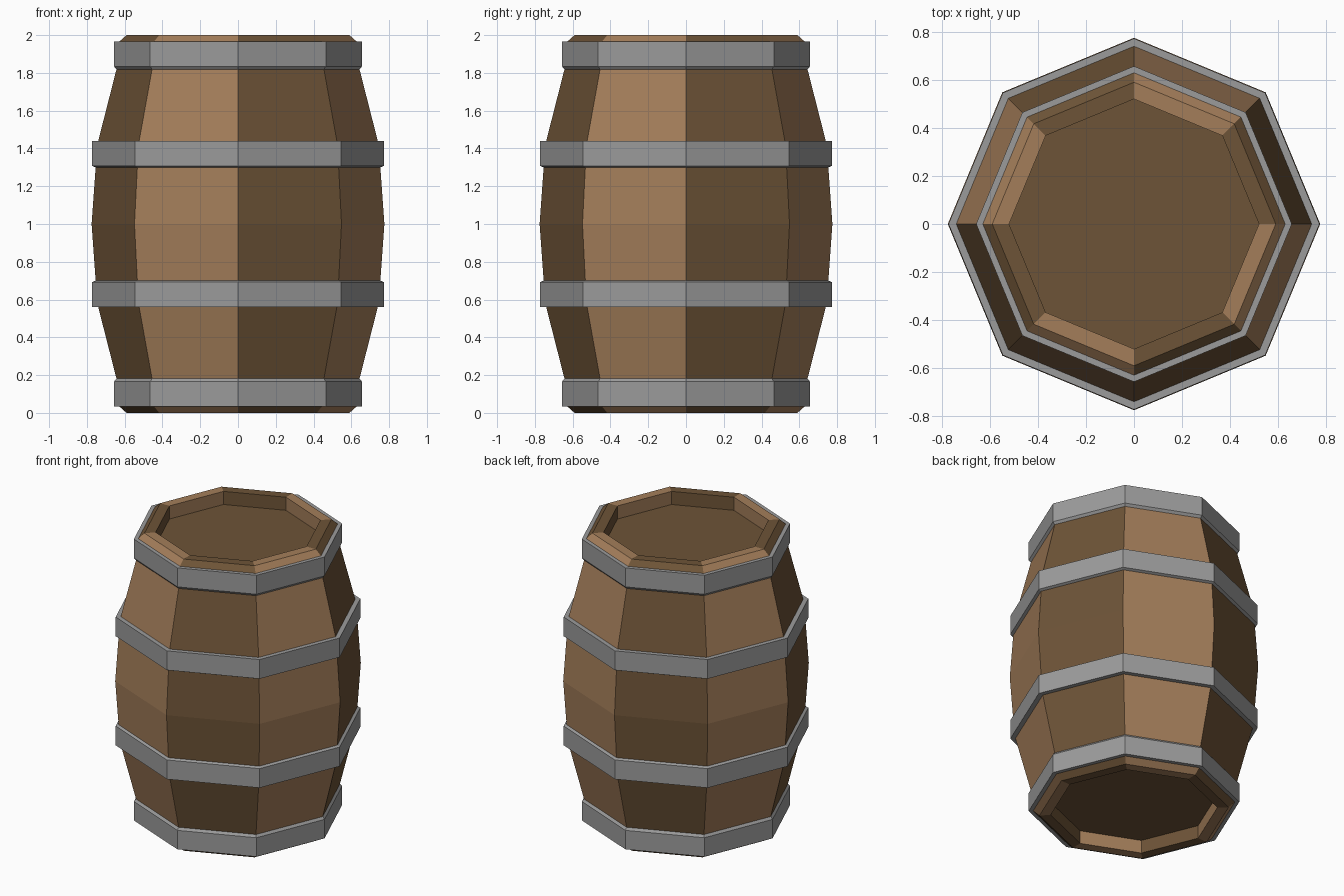
import bpy, bmesh, math

if "Cube" in bpy.data.objects:
    bpy.data.objects.remove(bpy.data.objects["Cube"])

SIDES = 8


def material(name, rgb):
    m = bpy.data.materials.new(name)
    m.diffuse_color = (*rgb, 1)
    m.use_nodes = True
    m.node_tree.nodes["Principled BSDF"].inputs["Base Color"].default_value = m.diffuse_color
    return m


light_wood = material("light_wood", (0.37, 0.208, 0.102))
dark_wood = material("dark_wood", (0.153, 0.087, 0.038))
metal = material("grey_metal", (0.33, 0.33, 0.33))


def lathe(name, profile, mats, closed=False):
    """Turn an (r, z) profile around z in flat sides; side colours cycle through mats."""
    bm = bmesh.new()
    cols = []
    for i in range(SIDES):
        a = 2 * math.pi * i / SIDES
        cols.append([bm.verts.new((r * math.cos(a), r * math.sin(a), z)) for r, z in profile])
    n = len(profile)
    for i in range(SIDES):
        a, b = cols[i], cols[(i + 1) % SIDES]
        for k in range(n if closed else n - 1):
            j = (k + 1) % n
            f = bm.faces.new((a[k], b[k], b[j], a[j]))
            f.material_index = i % len(mats)
    if not closed:  # cap the ends
        for k in (0, -1):
            bm.faces.new([c[k] for c in cols])
    bmesh.ops.recalc_face_normals(bm, faces=bm.faces)
    me = bpy.data.meshes.new(name)
    bm.to_mesh(me)
    bm.free()
    for m in mats:
        me.materials.append(m)
    ob = bpy.data.objects.new(name, me)
    bpy.context.collection.objects.link(ob)
    return ob


# Staves with rims and recessed lids: lower half mirrored about z = 1.
# Caps take slot 0 (dark wood), even sides dark, odd sides light.
half = [(0.52, 0.09), (0.52, 0), (0.59, 0), (0.635, 0.04), (0.643, 0.18), (0.745, 0.58)]
profile = half + [(0.775, 1.0)] + [(r, 2 - z) for r, z in reversed(half)]
lathe("barrel_staves", profile, [dark_wood, light_wood])

# Metal hoops, chamfered on one edge
end_hoop = [(0.61, 0.035), (0.657, 0.035), (0.657, 0.165), (0.64, 0.185), (0.61, 0.185)]
belly_hoop = [(0.70, 0.56), (0.772, 0.56), (0.772, 0.692), (0.75, 0.702), (0.70, 0.702)]
for label, ring in (("end", end_hoop), ("belly", belly_hoop)):
    lathe(f"lower_{label}_hoop", ring, [metal], True)
    lathe(f"upper_{label}_hoop", [(r, 2 - z) for r, z in ring], [metal], True)
